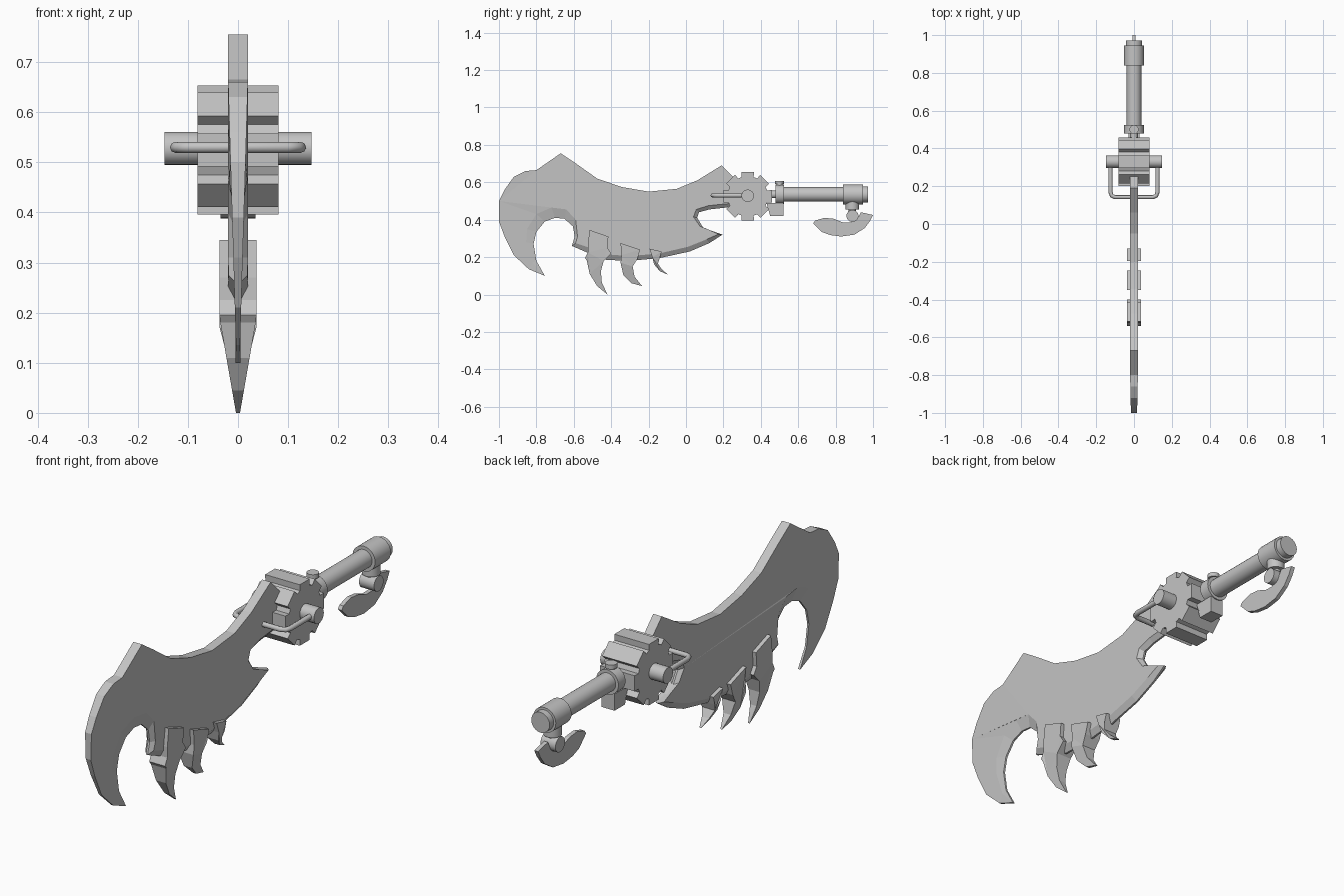
import bpy, bmesh, math
from mathutils import Vector

if "Cube" in bpy.data.objects:
    bpy.data.objects.remove(bpy.data.objects["Cube"])

steel = bpy.data.materials.new("grey steel")
steel.diffuse_color = (0.55, 0.55, 0.55, 1)
steel.use_nodes = True
steel.node_tree.nodes["Principled BSDF"].inputs["Base Color"].default_value = steel.diffuse_color


def finish(name, bm, smooth=False):
    bmesh.ops.remove_doubles(bm, verts=bm.verts, dist=0.0005)
    bmesh.ops.triangulate(bm, faces=[f for f in bm.faces if len(f.verts) > 4],
                          ngon_method='EAR_CLIP')
    bmesh.ops.recalc_face_normals(bm, faces=bm.faces)
    me = bpy.data.meshes.new(name)
    bm.to_mesh(me)
    bm.free()
    me.materials.append(steel)
    ob = bpy.data.objects.new(name, me)
    bpy.context.collection.objects.link(ob)
    if smooth:
        bpy.context.view_layer.objects.active = ob
        ob.select_set(True)
        bpy.ops.object.shade_smooth_by_angle(angle=math.radians(40))
        ob.select_set(False)
    return ob


def plate(name, face, width, rim=None, rim_width=None):
    """Side profile in (y, z) given thickness along x, with an optional bevelled rim."""
    rim, rim_width = rim or face, rim_width or width
    bm = bmesh.new()
    rings = []
    for pts, fn, s in ((face, width, 1), (rim, rim_width, 1),
                       (rim, rim_width, -1), (face, width, -1)):
        rings.append([bm.verts.new((s * fn(y, z), y, z)) for y, z in pts])
    n = len(face)
    for a, b in zip(rings, rings[1:]):
        for i in range(n):
            j = (i + 1) % n
            bm.faces.new((a[i], a[j], b[j], b[i]))
    bm.faces.new(rings[0])
    bm.faces.new(rings[3][::-1])
    return finish(name, bm)


def rod(name, start, end, radius, sides=24):
    a, b = Vector(start), Vector(end)
    bm = bmesh.new()
    bmesh.ops.create_cone(bm, cap_ends=True, segments=sides, radius1=radius,
                          radius2=radius, depth=(b - a).length)
    rot = (b - a).to_track_quat('Z', 'Y')
    for v in bm.verts:
        v.co = rot @ v.co + (a + b) / 2
    return finish(name, bm, True)


# Blade: blunt spine, then a sharpened edge paired with the start of its bevel
spine = [(.33, .49), (.33, .56), (.26, .62), (.19, .69), (.06, .61), (-.05, .565),
         (-.2, .55), (-.345, .575), (-.475, .62), (-.595, .705), (-.67, .755),
         (-.8, .665), (-.86, .66), (-.92, .63), (-.97, .56), (-1, .5), (-1, .39),
         (-.97, .31), (-.92, .21), (-.84, .135), (-.755, .1)]
edge = [(-.8, .18), (-.815, .27), (-.8, .335), (-.755, .39), (-.7, .41), (-.65, .405),
        (-.605, .365), (-.595, .31), (-.61, .26), (-.53, .225), (-.425, .185),
        (-.3, .18), (-.14, .195), (.02, .23), (.125, .275), (.195, .32), (.135, .335),
        (.09, .36), (.06, .41), (.07, .44), (.125, .455), (.215, .465)]
bevel = [(-.82, .17), (-.855, .28), (-.85, .35), (-.8, .43), (-.72, .465), (-.64, .455),
         (-.59, .4), (-.58, .31), (-.59, .275), (-.53, .255), (-.425, .215),
         (-.3, .205), (-.14, .22), (.01, .255), (.11, .295), (.175, .323), (.125, .345),
         (.075, .365), (.04, .415), (.055, .455), (.12, .475), (.215, .485)]


def blade_width(y, z):
    return min(.02, .003 + .03 * (z - .1) + max(0, y + .8) * .05)


sharp = set(edge)
plate("blade", spine + bevel, blade_width, spine + edge,
      lambda y, z: .004 if (y, z) in sharp else blade_width(y, z))

# Three claws clamped on the cutting edge, tapering to their tips
claws = {
    "large_claw": [(-.515, .345), (-.415, .31), (-.42, .25), (-.4, .22), (-.44, .18),
                   (-.455, .125), (-.45, .065), (-.42, 0), (-.475, .045), (-.515, .11),
                   (-.53, .18), (-.54, .195), (-.525, .225), (-.525, .27)],
    "middle_claw": [(-.35, .275), (-.245, .24), (-.26, .19), (-.285, .15), (-.275, .095),
                    (-.235, .045), (-.29, .06), (-.335, .105), (-.35, .17), (-.345, .21)],
    "small_claw": [(-.195, .245), (-.13, .23), (-.14, .195), (-.15, .165), (-.13, .135),
                   (-.095, .105), (-.14, .125), (-.17, .16), (-.18, .2)],
}
for name, pts in claws.items():
    tip = min(z for y, z in pts)
    top = max(z for y, z in pts)
    base = tip + .55 * (top - tip)
    plate(name, pts, lambda y, z: .004 + .033 * min(1, (z - tip) / (base - tip)))

# Gear hub with eight teeth, its axle and the block behind it
CY, CZ = .33, .525
gear = []
for k in range(8):
    for da, r in ((-.3, .108), (-.25, .133), (.25, .133), (.3, .108)):
        a = k * math.pi / 4 + da
        gear.append((CY + r * math.cos(a), CZ + r * math.sin(a)))
plate("gear_hub", gear, lambda y, z: .081)
rod("axle", (-.147, CY, .528), (.147, CY, .528), .033)
plate("rear_block", [(.43, .49), (.52, .49), (.52, .42), (.45, .42)], lambda y, z: .03)

# Bent wire bail joining both ends of the axle
curve = bpy.data.curves.new("wire_bail", 'CURVE')
curve.dimensions = '3D'
curve.bevel_depth = .011
curve.bevel_resolution = 2
half = [(.125, .33), (.125, .17), (.118, .15), (.1, .142)]
path = half + [(-x, y) for x, y in reversed(half)]
spl = curve.splines.new('POLY')
spl.points.add(len(path) - 1)
for p, (x, y) in zip(spl.points, path):
    p.co = (x, y, .53, 1)
curve.materials.append(steel)
bpy.context.collection.objects.link(bpy.data.objects.new("wire_bail", curve))

# Handle, collar, knob and end cap
HZ = .535
for name, y0, y1, r in (("neck", .44, .49, .02), ("collar", .478, .525, .052),
                        ("grip", .5, .86, .039), ("end_cap", .84, .945, .053),
                        ("end_plug", .94, .972, .043)):
    rod(name, (0, y0, HZ), (0, y1, HZ), r)
rod("knob_stem", (0, .5, .57), (0, .5, .595), .017)
rod("knob", (0, .5, .59), (0, .5, .608), .024)

# Pivot below the cap carrying a thin crescent blade
rod("pivot_collar", (0, .89, .455), (0, .89, .5), .036)
rod("pivot_stem", (0, .89, .42), (0, .89, .46), .02)
rod("pivot_pin", (-.035, .89, .42), (.035, .89, .42), .032)
crescent = [(.68, .38), (.725, .335), (.77, .318), (.83, .31), (.9, .32), (.955, .355),
            (.985, .395), (1, .425), (.935, .44), (.92, .41), (.88, .385), (.84, .385),
            (.79, .405), (.74, .41), (.69, .395)]
plate("crescent_blade", crescent, lambda y, z: .009)
